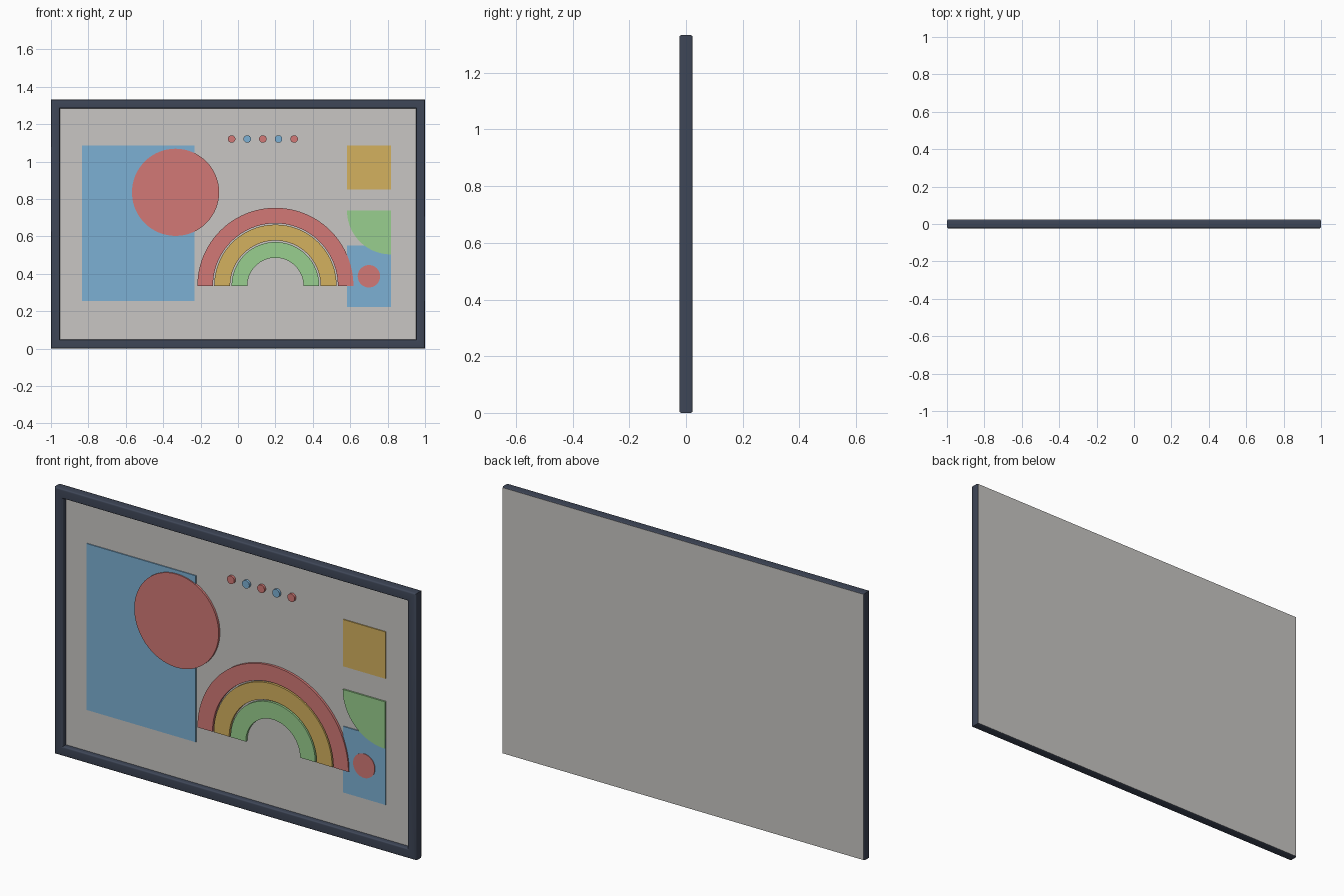
import bpy, bmesh, math

if "Cube" in bpy.data.objects:
    bpy.data.objects.remove(bpy.data.objects["Cube"])

W, H, D = 1.0, 1.333, 0.0235      # half width, height, half depth
BAR, R = 0.048, 0.008             # frame bar width, edge rounding
PANEL_Y = 0.002                   # front of the backing panel


def srgb(name, r, g, b):
    m = bpy.data.materials.new(name)
    lin = [((c / 255 + 0.055) / 1.055) ** 2.4 for c in (r, g, b)]
    m.diffuse_color = (*lin, 1)
    m.use_nodes = True
    m.node_tree.nodes["Principled BSDF"].inputs["Base Color"].default_value = m.diffuse_color
    return m


GREY = srgb("warm grey", 200, 198, 195)
NAVY = srgb("dark slate", 62, 70, 87)
BLUE = srgb("blue", 124, 176, 212)
RED = srgb("red", 210, 121, 118)
YELLOW = srgb("mustard", 211, 177, 95)
GREEN = srgb("green", 152, 207, 142)


def finish(name, bm, mat):
    bmesh.ops.recalc_face_normals(bm, faces=bm.faces)
    me = bpy.data.meshes.new(name)
    bm.to_mesh(me)
    bm.free()
    me.materials.append(mat)
    ob = bpy.data.objects.new(name, me)
    bpy.context.collection.objects.link(ob)
    bpy.ops.object.select_all(action='DESELECT')
    bpy.context.view_layer.objects.active = ob
    ob.select_set(True)
    bpy.ops.object.shade_smooth_by_angle(angle=math.radians(35))
    return ob


def plate(name, outline, front, mat, back=PANEL_Y + 0.001):
    """Flat cut-out: an (x, z) outline extruded in y."""
    bm = bmesh.new()
    face = bm.faces.new([bm.verts.new((x, front, z)) for x, z in outline])
    ext = bmesh.ops.extrude_face_region(bm, geom=[face], use_keep_orig=True)
    for v in ext["geom"]:
        if isinstance(v, bmesh.types.BMVert):
            v.co.y = back
    return finish(name, bm, mat)


def arc(cx, cz, r, a0, a1, n):
    return [(cx + r * math.cos(math.radians(a0 + (a1 - a0) * i / n)),
             cz + r * math.sin(math.radians(a0 + (a1 - a0) * i / n)))
            for i in range(n + 1)]


def disc(cx, cz, r, n):
    return arc(cx, cz, r, 0, 360, n)[:-1]


def rect(x0, x1, z0, z1):
    return [(x0, z0), (x1, z0), (x1, z1), (x0, z1)]


# mitred frame: rounded bar section swept round the four corners
section = []
for cx, cy, a in ((BAR - R, D - R, 0), (R, D - R, 90),
                  (R, R - D, 180), (BAR - R, R - D, 270)):
    section += arc(cx, cy, R, a, a + 90, 4)
bm = bmesh.new()
rings = []
for sx, sz in ((-1, -1), (1, -1), (1, 1), (-1, 1)):
    rings.append([bm.verts.new((sx * (W - i), y, H / 2 + sz * (H / 2 - i)))
                  for i, y in section])
n = len(section)
for k in range(4):
    a, b = rings[k], rings[(k + 1) % 4]
    for i in range(n):
        j = (i + 1) % n
        bm.faces.new((a[i], a[j], b[j], b[i]))
finish("frame", bm, NAVY)

# backing panel inside the frame, and the thin sheet covering the back
plate("panel", rect(-0.965, 0.965, 0.035, H - 0.035), PANEL_Y, GREY, 0.0225)
plate("back_sheet", rect(-0.997, 0.997, 0.003, H - 0.003), D - 0.0008, GREY, D + 0.0002)

# large block and disc
plate("large_blue_block", rect(-0.835, -0.232, 0.255, 1.086), -0.003, BLUE)
plate("large_red_disc", disc(-0.334, 0.836, 0.233, 96), -0.009, RED)

# rainbow arches
for name, ro, ri, mat in (("outer_arch", 0.417, 0.334, RED),
                          ("middle_arch", 0.327, 0.242, YELLOW),
                          ("inner_arch", 0.234, 0.150, GREEN)):
    plate(name, arc(0.2, 0.336, ro, 0, 180, 48) + arc(0.2, 0.336, ri, 180, 0, 48),
          -0.010, mat)

# row of dots
for i in range(5):
    plate(f"dot_{i + 1}", disc(-0.034 + 0.0835 * i, 1.121, 0.02, 32), -0.010,
          (RED, BLUE)[i % 2])

# right column of shapes
plate("yellow_square", rect(0.583, 0.817, 0.852, 1.086), -0.003, YELLOW)
plate("green_quarter", [(0.817, 0.738)] + arc(0.817, 0.738, 0.234, 180, 270, 32),
      -0.006, GREEN)
plate("small_blue_block", rect(0.583, 0.817, 0.222, 0.552), -0.003, BLUE)
plate("small_red_disc", disc(0.7, 0.387, 0.06, 48), -0.006, RED)
